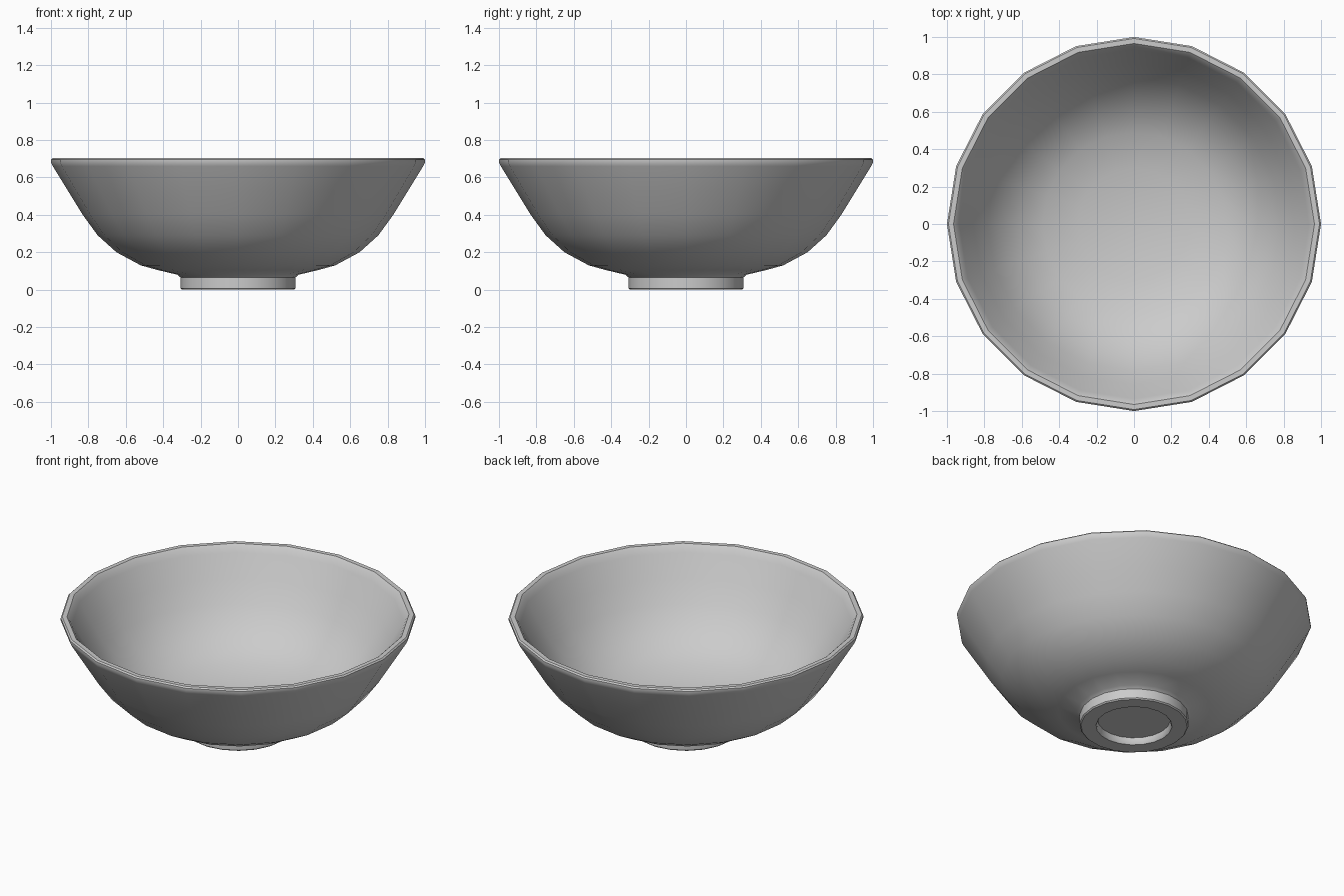
import bpy, bmesh, math

if "Cube" in bpy.data.objects:
    bpy.data.objects.remove(bpy.data.objects["Cube"])

SIDES = 20


def lathe(name, profile):
    """Revolve an (r, z) profile that starts and ends on the z axis."""
    bm = bmesh.new()
    rings = []
    for r, z in profile:
        if r == 0:
            rings.append([bm.verts.new((0, 0, z))] * SIDES)
        else:
            rings.append([bm.verts.new((r * math.cos(a), r * math.sin(a), z))
                          for a in (math.tau * i / SIDES for i in range(SIDES))])
    for low, high in zip(rings, rings[1:]):
        for i in range(SIDES):
            j = (i + 1) % SIDES
            corners = dict.fromkeys((low[i], low[j], high[j], high[i]))
            bm.faces.new(list(corners))
    bmesh.ops.recalc_face_normals(bm, faces=bm.faces)
    mesh = bpy.data.meshes.new(name)
    bm.to_mesh(mesh)
    bm.free()
    obj = bpy.data.objects.new(name, mesh)
    bpy.context.collection.objects.link(obj)
    bpy.context.view_layer.objects.active = obj
    obj.select_set(True)
    bpy.ops.object.shade_smooth_by_angle(angle=math.radians(40))
    return obj


# Hollow foot ring
foot = [(0, 0.04), (0.205, 0.04), (0.21, 0.005), (0.215, 0),
        (0.30, 0), (0.307, 0.007), (0.307, 0.065), (0.325, 0.08)]
# Outer wall
outside = [(0.43, 0.105), (0.52, 0.13), (0.65, 0.20), (0.75, 0.29),
           (0.83, 0.40), (0.91, 0.53), (0.99, 0.66)]
# Rounded rim
rim = [(1.0, 0.68), (1.0, 0.695), (0.992, 0.703), (0.965, 0.703), (0.952, 0.69)]
# Inner wall down to the bowl floor
inside = [(0.935, 0.66), (0.86, 0.53), (0.785, 0.41), (0.71, 0.32),
          (0.61, 0.235), (0.49, 0.175), (0.30, 0.13), (0, 0.11)]

lathe("bowl", foot + outside + rim + inside)
